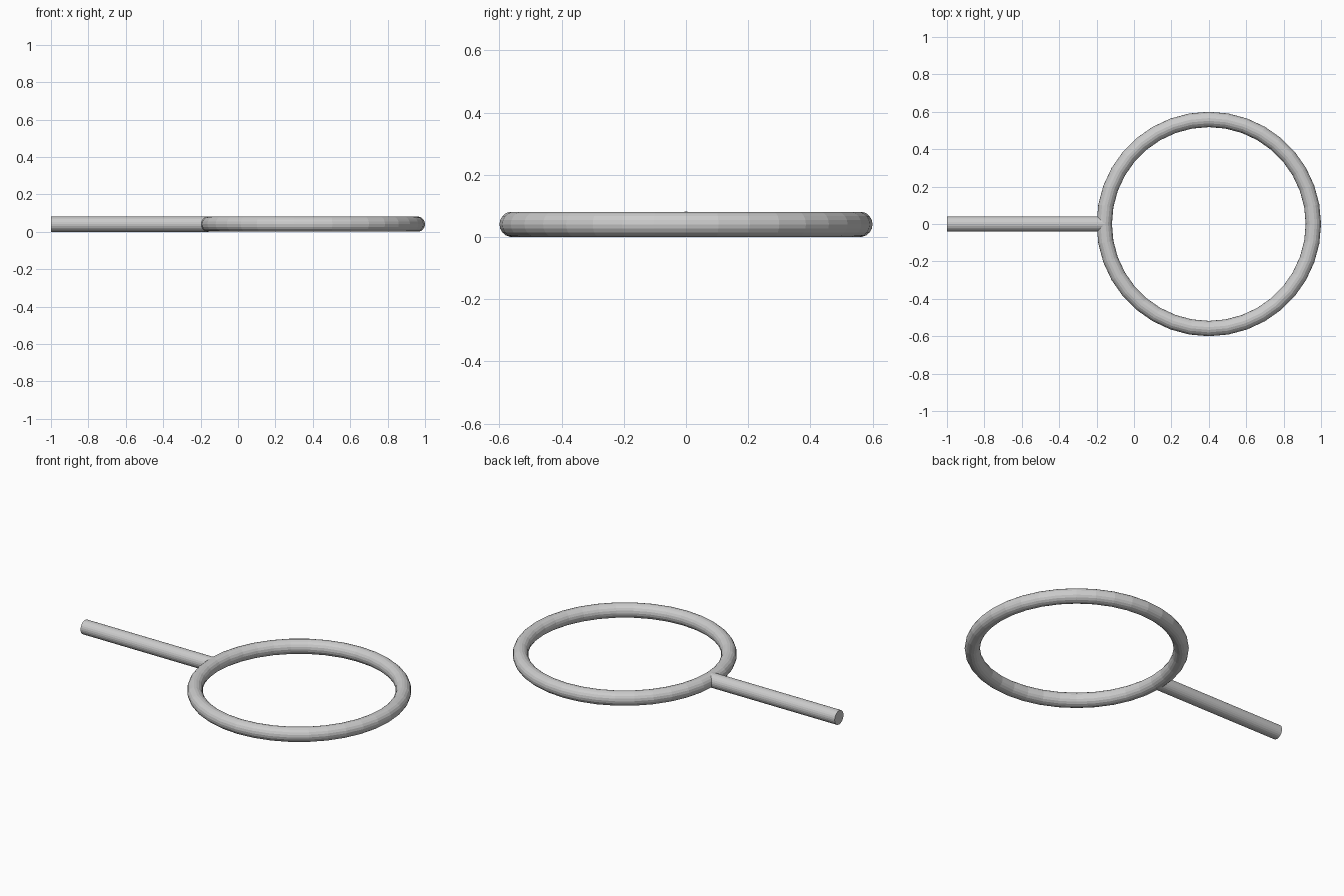
import bpy
from math import pi

if "Cube" in bpy.data.objects:
    bpy.data.objects.remove(bpy.data.objects["Cube"])

R = 0.041  # shared tube radius

# round hoop
bpy.ops.mesh.primitive_torus_add(major_radius=0.6 - R, minor_radius=R,
                                 major_segments=36, minor_segments=18,
                                 location=(0.4, 0, R))
bpy.context.object.name = "hoop"

# straight handle, ending inside the hoop tube
x0, x1 = -1.0, -0.2 + R
bpy.ops.mesh.primitive_cylinder_add(vertices=24, radius=R, depth=x1 - x0,
                                    location=((x0 + x1) / 2, 0, R),
                                    rotation=(0, pi / 2, 0))
bpy.context.object.name = "handle"
